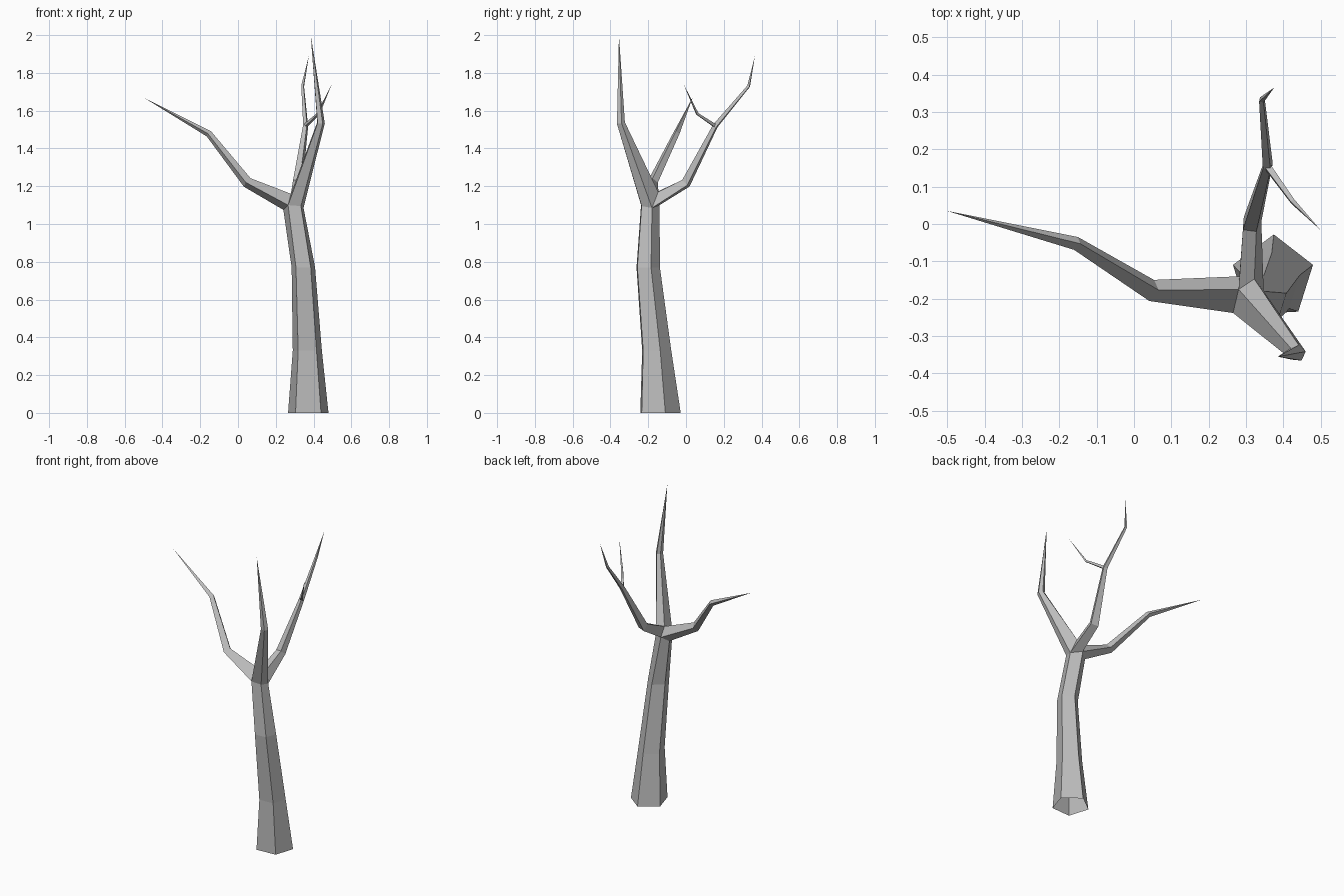
import bpy
import bmesh
import math
from mathutils import Vector

if "Cube" in bpy.data.objects:
    bpy.data.objects.remove(bpy.data.objects["Cube"], do_unlink=True)

bark = bpy.data.materials.new("grey bark")
bark.use_nodes = True
bark_colour = (0.5, 0.5, 0.5, 1)
bark.diffuse_color = bark_colour
bark.node_tree.nodes["Principled BSDF"].inputs["Base Color"].default_value = bark_colour


def centroid(ring):
    return sum(ring, Vector()) / len(ring)


def skin(name, rings, tip=None):
    """Join rings of equal size with flat quads and close to an optional tip."""
    bm = bmesh.new()
    loops = [[bm.verts.new(p) for p in ring] for ring in rings]
    count = len(loops[0])
    for low, high in zip(loops, loops[1:]):
        for i in range(count):
            j = (i + 1) % count
            bm.faces.new((low[i], low[j], high[j], high[i]))
    if tip is not None:
        end = bm.verts.new(tip)
        last = loops[-1]
        for i in range(count):
            bm.faces.new((last[i], last[(i + 1) % count], end))
    mesh = bpy.data.meshes.new(name)
    bm.to_mesh(mesh)
    bm.free()
    mesh.materials.append(bark)
    bpy.context.collection.objects.link(bpy.data.objects.new(name, mesh))


def branch(name, root, joints, tip):
    """Grow a tapering branch from a root ring through (centre, radius) joints."""
    tip = Vector(tip)
    centres = [centroid(root)] + [Vector(c) for c, r in joints] + [tip]
    rings = [root]
    for k, (c, radius) in enumerate(joints, start=1):
        into = (centres[k] - centres[k - 1]).normalized()
        out = (centres[k + 1] - centres[k]).normalized()
        axis = (into + out).normalized()
        middle = centroid(rings[-1])
        ring = []
        for p in rings[-1]:
            offset = p - middle
            offset -= axis * offset.dot(axis)
            ring.append(centres[k] + offset.normalized() * radius)
        rings.append(ring)
    skin(name, rings, tip)


# Fork corners shared by the trunk and the three main branches
front_a = Vector((0.265, -0.238, 1.1))
front_b = Vector((0.333, -0.235, 1.095))
side = Vector((0.347, -0.18, 1.085))
back = Vector((0.282, -0.14, 1.1))
outer = Vector((0.24, -0.17, 1.075))
crotch_a = Vector((0.28, -0.175, 1.16))
crotch_b = Vector((0.322, -0.147, 1.17))

# Five-sided trunk, open underneath
pentagon = [(-0.63, -1), (0.63, -0.93), (1, 0.24), (0.02, 1), (-1, 0.24)]
levels = [((0.372, -0.135, 0), 0.107),
          ((0.367, -0.155, 0.33), 0.077),
          ((0.346, -0.2, 0.77), 0.062)]
trunk = [[Vector(c) + Vector((x, y, 0)) * r for x, y in pentagon] for c, r in levels]
trunk.append([front_a, front_b, side, back, outer])
skin("trunk", trunk)

# Main branches
branch("right_branch", [front_a, crotch_a, back, outer],
       [((0.048, -0.178, 1.22), 0.029), ((-0.155, -0.052, 1.478), 0.018)],
       (-0.5, 0.035, 1.67))
branch("front_branch", [front_a, front_b, side, crotch_b, crotch_a],
       [((0.437, -0.346, 1.535), 0.023)],
       (0.385, -0.355, 2))
branch("back_branch", [crotch_a, crotch_b, side, back],
       [((0.312, 0, 1.215), 0.031), ((0.357, 0.156, 1.52), 0.016),
        ((0.342, 0.332, 1.73), 0.009)],
       (0.375, 0.365, 1.89))

# Small twig growing from the back branch
start, bend = Vector((0.357, 0.154, 1.52)), Vector((0.425, 0.06, 1.583))
axis = (bend - start).normalized()
u = axis.orthogonal().normalized()
v = axis.cross(u)
root = [start + (u * math.cos(a) + v * math.sin(a)) * 0.012
        for a in (math.tau * i / 4 for i in range(4))]
branch("twig", root, [(bend, 0.008)], (0.498, -0.015, 1.745))
